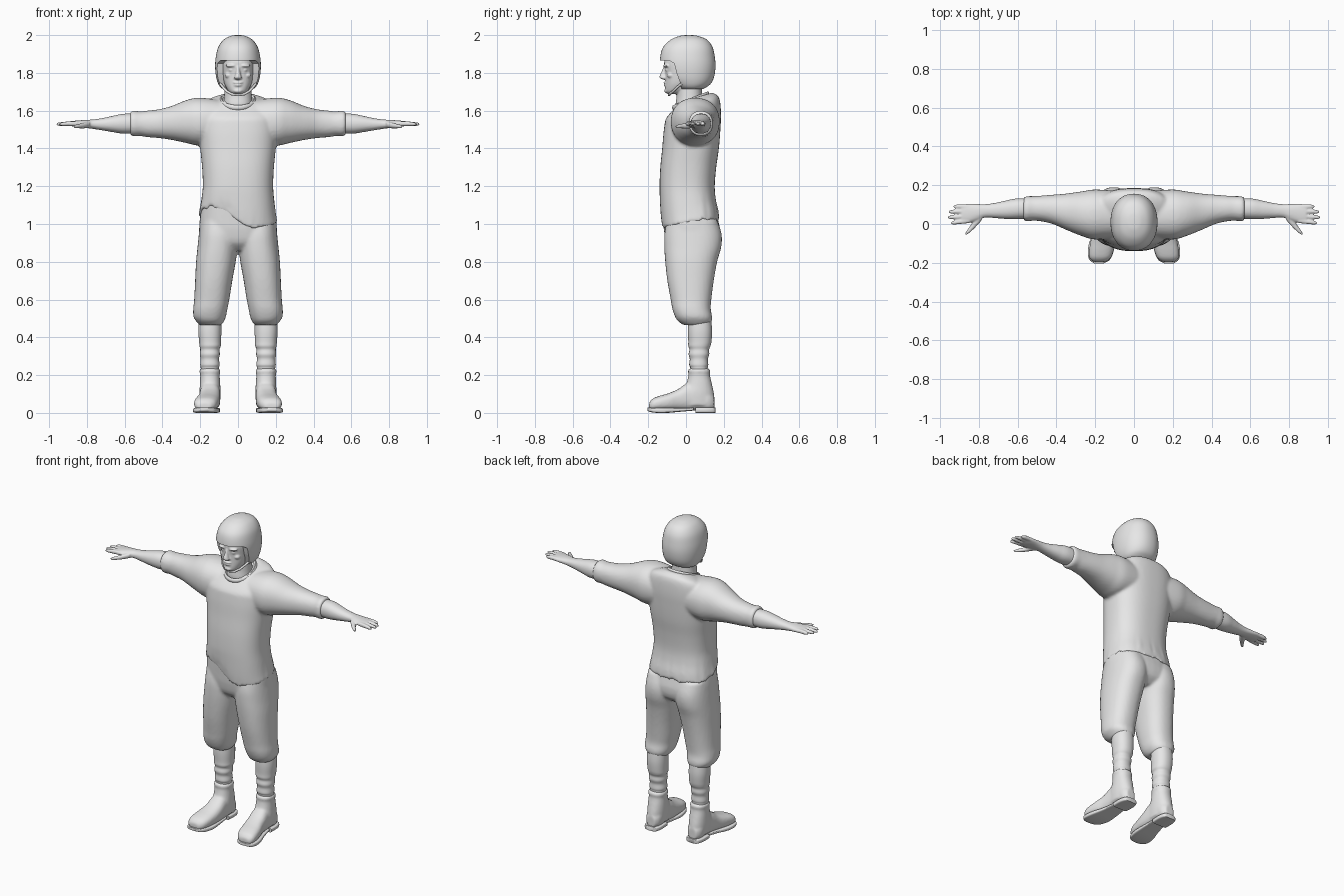
import bpy, bmesh, math
from mathutils import Vector

grey = bpy.data.materials.new("plain_grey")
grey.diffuse_color = (0.8, 0.8, 0.8, 1)


def smooth_rings(rings, steps):
    """Catmull-Rom resampling of the ring table."""
    out = []
    for i in range(len(rings) - 1):
        p = [rings[max(0, min(len(rings) - 1, i + k))] for k in (-1, 0, 1, 2)]
        for s in range(steps):
            t = s / steps
            out.append([b + 0.5 * t * (c - a + t * (2 * a - 5 * b + 4 * c - d + t * (3 * (b - c) + d - a)))
                        for a, b, c, d in zip(*p)])
    return out + [list(rings[-1])]


def loft(bm, axis, rings, n=2.2, seg=36, steps=5, side=1, warp=None):
    """Rings are (position on axis, a0, a1, b0, b1) bounds of a superellipse."""
    loops = []
    for t, a0, a1, b0, b1 in smooth_rings(rings, steps):
        loop = []
        for k in range(seg):
            ang = 2 * math.pi * k / seg
            c, s = math.cos(ang), math.sin(ang)
            a = (a0 + a1) / 2 + (a1 - a0) / 2 * math.copysign(abs(c) ** (2 / n), c)
            b = (b0 + b1) / 2 + (b1 - b0) / 2 * math.copysign(abs(s) ** (2 / n), s)
            co = {'x': (t, a, b), 'y': (a, t, b), 'z': (a, b, t)}[axis]
            if warp:
                co = warp(*co)
            loop.append(bm.verts.new((co[0] * side, co[1], co[2])))
        loops.append(loop)
    for p, q in zip(loops, loops[1:]):
        for k in range(seg):
            j = (k + 1) % seg
            bm.faces.new((p[k], p[j], q[j], q[k]))
    bm.faces.new(loops[0])
    bm.faces.new(loops[-1])


def blob(bm, centre, size):
    made = bmesh.ops.create_icosphere(bm, subdivisions=3, radius=1)
    for v in made['verts']:
        v.co = Vector(c + r * s for c, r, s in zip(centre, v.co, size))


def finish(name, bm, voxel=0, relax=0):
    bmesh.ops.recalc_face_normals(bm, faces=bm.faces)
    me = bpy.data.meshes.new(name)
    bm.to_mesh(me)
    bm.free()
    me.materials.append(grey)
    ob = bpy.data.objects.new(name, me)
    bpy.context.collection.objects.link(ob)
    for p in me.polygons:
        p.use_smooth = True
    if voxel:
        m = ob.modifiers.new("blend", 'REMESH')
        m.mode, m.voxel_size, m.use_smooth_shade = 'VOXEL', voxel, True
        m = ob.modifiers.new("relax", 'SMOOTH')
        m.factor, m.iterations = 0.5, relax
    else:
        ob.modifiers.new("crisp", 'EDGE_SPLIT').split_angle = math.radians(45)
    return ob


def clamp(v):
    return max(0, min(1, v))


def shirt_warp(x, y, z):
    # uneven hem at the bottom, sloping shoulders at the top
    front = clamp(0.5 - y / 0.2)
    rise = clamp((0.06 - x) / 0.14)
    hem = 1.02 * (1 - front) + front * (0.985 + 0.11 * rise * rise * (3 - 2 * rise))
    ang = math.atan2(y, x)
    hem += 0.007 * math.sin(19 * ang) + 0.005 * math.sin(31 * ang)
    z += (hem - 1.0) * clamp((1.2 - z) / 0.2)
    return x, y, z + 0.3 * (y - 0.07) * clamp((z - 1.55) / 0.1)


# shirt with sleeves
bm = bmesh.new()
loft(bm, 'z', [(1.0, -.208, .208, -.128, .176), (1.05, -.2, .2, -.134, .172), (1.12, -.192, .192, -.138, .158),
               (1.2, -.186, .186, -.14, .152), (1.3, -.19, .19, -.136, .16), (1.4, -.2, .2, -.126, .174),
               (1.5, -.21, .21, -.117, .182), (1.58, -.21, .21, -.102, .185), (1.64, -.18, .18, -.07, .175),
               (1.675, -.1, .1, -.035, .14)], n=2.5, seg=120, warp=shirt_warp)
for s in (-1, 1):
    loft(bm, 'x', [(.08, -.07, .17, 1.43, 1.655), (.2, -.08, .178, 1.415, 1.668), (.27, -.062, .168, 1.428, 1.657),
                   (.35, -.03, .157, 1.445, 1.625), (.42, 0, .151, 1.455, 1.607), (.48, .014, .146, 1.46, 1.6),
                   (.52, .017, .144, 1.466, 1.596), (.555, .014, .143, 1.464, 1.6), (.57, .02, .136, 1.474, 1.592)],
         side=s)
finish("shirt", bm, 0.009, 4)

# collar band
bm = bmesh.new()
N, M = 48, 8
ring = []
for i in range(N):
    a = 2 * math.pi * i / N
    y = 0.025 + 0.09 * math.sin(a)
    base = Vector((0.088 * math.cos(a), y, 1.652 + 0.4 * (y - 0.025)))
    out = Vector((math.cos(a), math.sin(a), 0))
    ring.append([bm.verts.new(base + out * 0.009 * math.cos(2 * math.pi * j / M)
                              + Vector((0, 0, 0.014 * math.sin(2 * math.pi * j / M)))) for j in range(M)])
for i in range(N):
    for j in range(M):
        p, q, k = ring[i], ring[(i + 1) % N], (j + 1) % M
        bm.faces.new((p[j], q[j], q[k], p[k]))
finish("collar", bm)

# forearms and hands
bm = bmesh.new()
for s in (-1, 1):
    loft(bm, 'x', [(.5, .03, .13, 1.482, 1.582), (.6, .025, .132, 1.478, 1.584), (.66, .026, .121, 1.486, 1.573),
                   (.72, .031, .108, 1.496, 1.56), (.77, .033, .102, 1.504, 1.553), (.81, .018, .103, 1.509, 1.551),
                   (.86, .004, .104, 1.514, 1.547), (.89, .008, .098, 1.52, 1.544)], side=s)
    # fingers: root y, tip y, tip x
    for y0, y1, tip in ((.016, .006, .945), (.041, .034, .96), (.066, .063, .955), (.09, .09, .932)):
        w, mid = .0115, (y0 + y1) / 2
        loft(bm, 'x', [(.85, y0 - w, y0 + w, 1.519, 1.544), (.9, mid - w, mid + w, 1.519, 1.543),
                       (tip - .01, y1 - .009, y1 + .009, 1.52, 1.538), (tip, y1 - .004, y1 + .004, 1.524, 1.533)],
             seg=14, side=s)
    # thumb
    loft(bm, 'x', [(.785, .02, .07, 1.51, 1.545), (.815, -.014, .04, 1.506, 1.537),
                   (.842, -.04, -.005, 1.506, 1.53), (.862, -.055, -.032, 1.507, 1.525),
                   (.87, -.057, -.046, 1.511, 1.521)], seg=14, side=s)
finish("forearms_and_hands", bm, 0.005, 3)

# baggy trousers
bm = bmesh.new()
loft(bm, 'z', [(.86, -.1, .1, -.06, .13), (.9, -.19, .19, -.1, .172), (.96, -.205, .205, -.116, .182),
               (1.03, -.202, .202, -.122, .168), (1.15, -.186, .186, -.13, .145)], n=2.5)
for s in (-1, 1):
    loft(bm, 'z', [(1.02, .01, .2, -.1, .165), (.95, .0, .207, -.114, .188), (.88, .002, .214, -.115, .187),
                   (.8, .012, .222, -.11, .165), (.7, .03, .227, -.099, .147), (.6, .046, .232, -.081, .134),
                   (.55, .056, .237, -.072, .131), (.51, .064, .236, -.058, .138), (.485, .074, .222, -.042, .136),
                   (.465, .088, .204, -.012, .118)], n=2.3, side=s)
finish("trousers", bm, 0.009, 4)

# socks gathered in folds
bm = bmesh.new()
for s in (-1, 1):
    loft(bm, 'z', [(.52, .09, .205, .015, .13), (.44, .088, .21, .01, .138), (.38, .09, .206, .012, .135),
                   (.355, .091, .204, .012, .13), (.335, .098, .2, .018, .122), (.31, .096, .202, .014, .123),
                   (.285, .101, .198, .02, .116), (.255, .097, .2, .017, .118), (.235, .101, .197, .023, .115),
                   (.18, .1, .198, .02, .12)], side=s)
finish("socks", bm)

# boots: shaft and foot blended
bm = bmesh.new()
for s in (-1, 1):
    loft(bm, 'z', [(.235, .1, .2, .017, .122), (.22, .093, .204, .01, .13), (.2, .097, .2, .013, .127),
                   (.15, .094, .202, 0, .138), (.1, .092, .204, -.03, .148), (.04, .096, .2, -.03, .15)], side=s)
    loft(bm, 'y', [(.15, .12, .175, .02, .09), (.12, .1, .195, .012, .12), (.06, .095, .2, .012, .165),
                   (.01, .094, .203, .012, .16), (-.04, .094, .21, .012, .127), (-.09, .098, .224, .012, .105),
                   (-.14, .106, .232, .012, .09), (-.175, .12, .23, .012, .076), (-.195, .145, .212, .016, .055)],
         n=2.5, side=s)
finish("boots", bm, 0.007, 4)

# soles and heels
bm = bmesh.new()
for s in (-1, 1):
    loft(bm, 'y', [(.04, .105, .195, .012, .028), (-.03, .1, .21, .006, .026), (-.1, .098, .232, 0, .026),
                   (-.15, .108, .238, 0, .027), (-.185, .125, .23, .004, .028), (-.203, .155, .205, .01, .028)],
         n=5, side=s)
    loft(bm, 'y', [(.156, .125, .172, 0, .028), (.148, .106, .19, 0, .028), (.11, .096, .202, 0, .028),
                   (.05, .098, .202, 0, .028)], n=5, side=s)
finish("soles", bm)

# head, neck and facial features
bm = bmesh.new()
loft(bm, 'z', [(1.56, -.085, .085, -.05, .11), (1.63, -.078, .078, -.055, .1), (1.68, -.073, .073, -.05, .085),
               (1.78, -.07, .07, -.05, .085)])
loft(bm, 'z', [(1.688, -.03, .03, -.097, -.03), (1.7, -.048, .048, -.108, .01), (1.72, -.062, .062, -.11, .04),
               (1.75, -.074, .074, -.109, .06), (1.8, -.083, .083, -.11, .09), (1.86, -.086, .086, -.115, .1),
               (1.92, -.075, .075, -.09, .09)], n=2.3)
loft(bm, 'z', [(1.764, -.012, .012, -.12, -.09), (1.772, -.021, .021, -.138, -.09), (1.785, -.017, .017, -.139, -.09),
               (1.81, -.011, .011, -.128, -.09), (1.84, -.011, .011, -.116, -.09)], seg=16)
blob(bm, (0, -.104, 1.748), (.028, .016, .0065))
blob(bm, (0, -.103, 1.735), (.024, .016, .007))
blob(bm, (0, -.1, 1.705), (.026, .016, .013))
for s in (-1, 1):
    blob(bm, (s * .035, -.1, 1.838), (.03, .02, .009))
    blob(bm, (s * .035, -.094, 1.815), (.015, .015, .008))
    blob(bm, (s * .05, -.08, 1.787), (.02, .02, .016))
finish("head", bm, 0.0045, 2)

# helmet with the face opening cut away
bm = bmesh.new()
loft(bm, 'z', [(2.0, -.012, .012, .0, .03), (1.995, -.04, .04, -.035, .065), (1.975, -.077, .077, -.082, .112),
               (1.935, -.105, .105, -.122, .141), (1.88, -.118, .118, -.137, .153), (1.83, -.121, .121, -.135, .156),
               (1.78, -.116, .116, -.12, .149), (1.745, -.106, .106, -.09, .133), (1.725, -.094, .094, -.06, .11),
               (1.715, -.08, .08, -.04, .09)], seg=48)
helmet = finish("helmet", bm)

bm = bmesh.new()
outline = [(-.3, 1.868), (-.09, 1.866), (-.062, 1.85), (-.05, 1.8), (-.028, 1.74), (-.01, 1.65), (-.3, 1.65)]
face = bm.faces.new([bm.verts.new((-.3, y, z)) for y, z in outline])
made = bmesh.ops.extrude_face_region(bm, geom=[face])
bmesh.ops.translate(bm, vec=(.6, 0, 0), verts=[v for v in made['geom'] if isinstance(v, bmesh.types.BMVert)])
cutter = finish("face_opening_cutter", bm)
cutter.hide_render = True
cutter.hide_viewport = True
cut = helmet.modifiers.new("opening", 'BOOLEAN')
cut.operation, cut.object, cut.solver = 'DIFFERENCE', cutter, 'EXACT'
helmet.modifiers.move(1, 0)

# chin strap
curve = bpy.data.curves.new("chin_strap", 'CURVE')
curve.dimensions, curve.bevel_depth, curve.bevel_resolution = '3D', 0.007, 2
spline = curve.splines.new('POLY')
half = [(.096, -.02, 1.745), (.08, -.045, 1.725), (.06, -.068, 1.703), (.035, -.085, 1.688)]
path = half + [(0, -.09, 1.683)] + [(-x, y, z) for x, y, z in reversed(half)]
spline.points.add(len(path) - 1)
for p, co in zip(spline.points, path):
    p.co = (*co, 1)
curve.materials.append(grey)
bpy.context.collection.objects.link(bpy.data.objects.new("chin_strap", curve))
